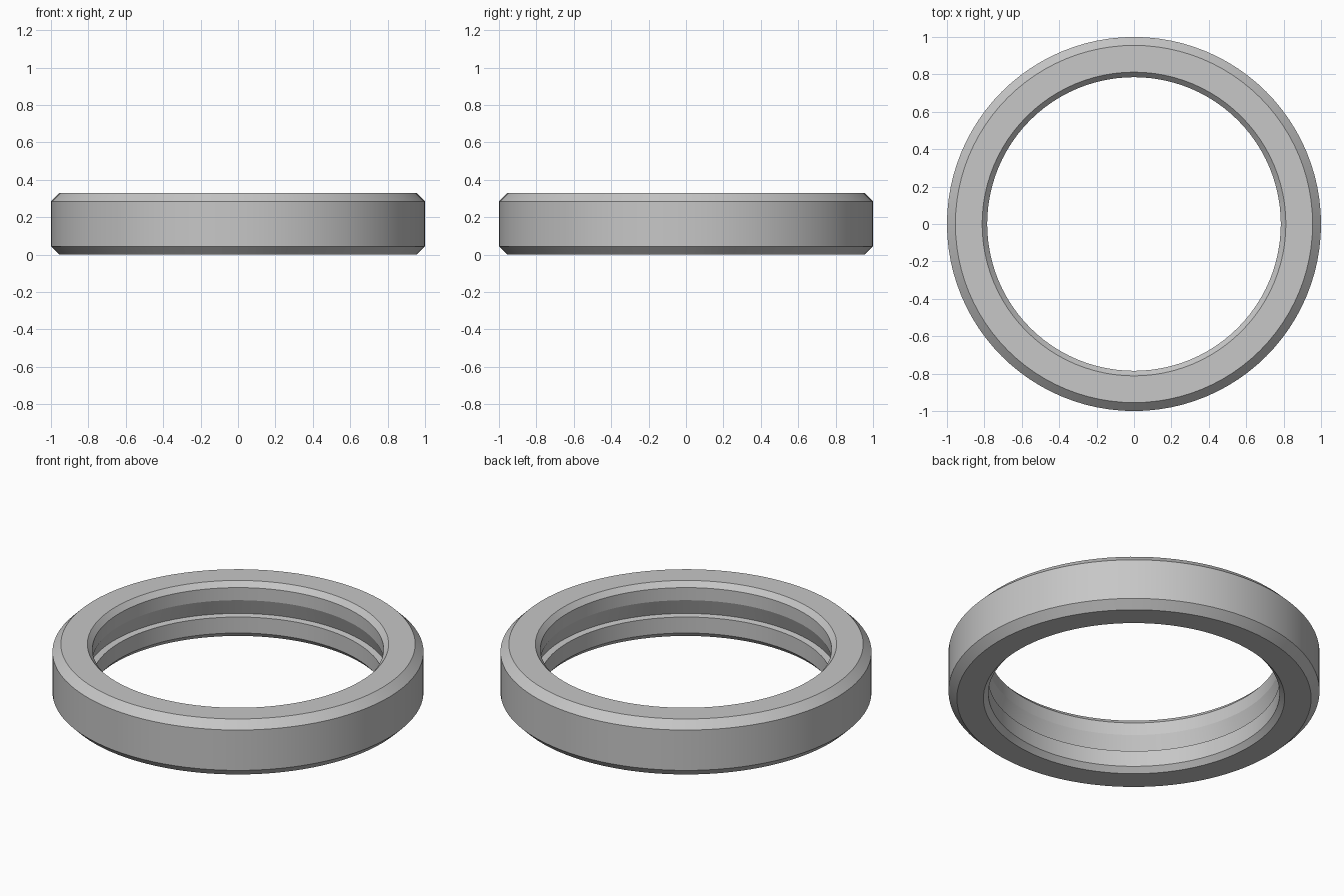
import bpy, bmesh, math

if "Cube" in bpy.data.objects:
    bpy.data.objects.remove(bpy.data.objects["Cube"])

SEGMENTS = 96

# Ring cross-section as (radius, height), running round the closed outline
PROFILE = [
    (0.812, 0.0), (0.955, 0.0),                   # underside
    (1.0, 0.045), (1.0, 0.285),                   # outer wall with chamfers
    (0.955, 0.33), (0.812, 0.33),                 # top face
    (0.785, 0.30), (0.785, 0.225),                # upper inner wall
    (0.82, 0.13), (0.785, 0.125), (0.785, 0.03),  # inner groove, lower wall
]

metal = bpy.data.materials.new("grey metal")
metal.diffuse_color = (0.57, 0.57, 0.57, 1.0)
metal.use_nodes = True
metal.node_tree.nodes["Principled BSDF"].inputs["Base Color"].default_value = metal.diffuse_color


def lathe(name, profile, material):
    """Revolve a closed profile about the z axis."""
    bm = bmesh.new()
    rings = []
    for i in range(SEGMENTS):
        a = 2 * math.pi * i / SEGMENTS
        rings.append([bm.verts.new((r * math.cos(a), r * math.sin(a), z))
                      for r, z in profile])
    n = len(profile)
    for i in range(SEGMENTS):
        here, there = rings[i], rings[(i + 1) % SEGMENTS]
        for j in range(n):
            k = (j + 1) % n
            bm.faces.new((here[j], there[j], there[k], here[k]))
    bmesh.ops.recalc_face_normals(bm, faces=bm.faces)
    mesh = bpy.data.meshes.new(name)
    bm.to_mesh(mesh)
    bm.free()
    mesh.materials.append(material)
    obj = bpy.data.objects.new(name, mesh)
    bpy.context.collection.objects.link(obj)
    return obj


# Chamfered ring with a groove in its bore
ring = lathe("grooved_ring", PROFILE, metal)
bpy.context.view_layer.objects.active = ring
ring.select_set(True)
bpy.ops.object.shade_smooth_by_angle(angle=math.radians(18))
